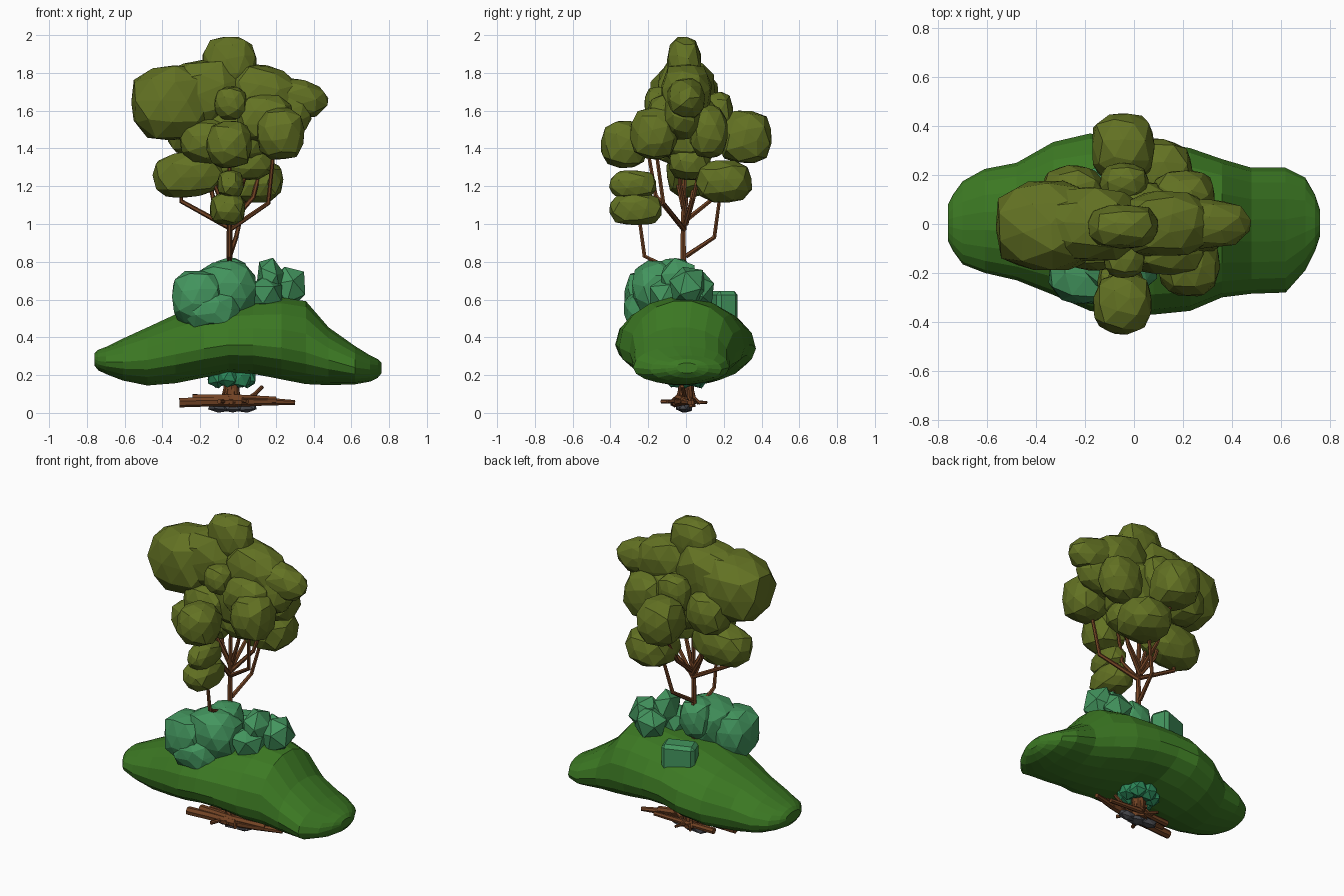
import bpy, bmesh, math, random
from mathutils import Vector, Euler, Matrix
random.seed(4)


def material(name, rgb):
    lin = [((c / 255 + 0.055) / 1.055) ** 2.4 for c in rgb]
    m = bpy.data.materials.new(name)
    m.diffuse_color = (*lin, 1)
    return m


OLIVE = material("olive leaves", (99, 114, 35))
GRASS = material("grass green", (60, 121, 35))
TEAL = material("teal bush", (67, 149, 94))
EMERALD = material("emerald bush", (44, 136, 90))
BROWN = material("brown wood", (114, 67, 36))
GREY = material("grey stone", (74, 75, 80))


def finish(name, bm, mat):
    bmesh.ops.recalc_face_normals(bm, faces=bm.faces)
    me = bpy.data.meshes.new(name)
    bm.to_mesh(me)
    bm.free()
    me.materials.append(mat)
    ob = bpy.data.objects.new(name, me)
    bpy.context.collection.objects.link(ob)
    return ob


def blob(name, c, r, mat, p=2.9, sub=2, jitter=0.02, rot=(0, 0, 0)):
    """Faceted, slightly boxy ball."""
    bm = bmesh.new()
    bmesh.ops.create_icosphere(bm, subdivisions=sub, radius=1)
    turn = Euler([random.uniform(-.3, .3) for _ in range(3)]).to_matrix()
    tilt = Euler([math.radians(a) for a in rot]).to_matrix()
    for v in bm.verts:
        d = turn @ v.co
        n = sum(abs(a) ** p for a in d) ** (1 / p)
        d = d / n * random.uniform(1 - 2 * jitter, 1 + jitter)
        v.co = Vector(c) + tilt @ Vector((d.x * r[0], d.y * r[1], d.z * r[2]))
    return finish(name, bm, mat)


def loft(name, rings, mat):
    """Skin rings of points and cap both ends."""
    bm = bmesh.new()
    vs = [[bm.verts.new(q) for q in ring] for ring in rings]
    n = len(vs[0])
    for a, b in zip(vs, vs[1:]):
        for i in range(n):
            j = (i + 1) % n
            bm.faces.new((a[i], a[j], b[j], b[i]))
    bm.faces.new(vs[0])
    bm.faces.new(vs[-1])
    return finish(name, bm, mat)


def limb(name, pts, r0, r1, sides=6, mat=BROWN):
    """Tapered tube along a bent path."""
    pts = [Vector(q) for q in pts]
    rings = []
    for k, q in enumerate(pts):
        d = pts[min(k + 1, len(pts) - 1)] - pts[max(k - 1, 0)]
        rot = Vector((0, 0, 1)).rotation_difference(d.normalized()).to_matrix()
        r = r0 + (r1 - r0) * k / (len(pts) - 1)
        rings.append([q + rot @ Vector((r * math.cos(a), r * math.sin(a), 0))
                      for a in (i * math.tau / sides for i in range(sides))])
    return loft(name, rings, mat)


# grassy mound: x, y min, y max, z bottom, z rim, z top
sections = [
    (-.76, -.07, .08, .25, .285, .315), (-.74, -.11, .12, .225, .275, .335),
    (-.70, -.165, .175, .205, .27, .35),
    (-.61, -.2, .225, .17, .27, .395), (-.48, -.23, .25, .143, .28, .455),
    (-.33, -.29, .335, .155, .31, .525), (-.18, -.355, .37, .185, .34, .57),
    (-.05, -.375, .35, .21, .36, .59),
    (.08, -.37, .335, .205, .36, .6), (.23, -.355, .31, .175, .345, .615),
    (.36, -.3, .265, .15, .32, .595), (.48, -.285, .23, .145, .28, .455),
    (.62, -.28, .23, .15, .24, .355), (.70, -.19, .19, .165, .23, .305),
    (.74, -.11, .12, .185, .235, .285), (.76, -.05, .06, .21, .24, .265)]
rings = []
for x, y0, y1, zb, zm, zt in sections:
    ring = []
    for i in range(18):
        a = i * math.tau / 18
        s = math.sin(a)
        z = zm + (zt - zm if s > 0 else zm - zb) * math.copysign(abs(s) ** .95, s)
        ring.append((x, (y0 + y1) / 2 + (y1 - y0) / 2 * math.cos(a), z))
    rings.append(ring)
loft("grass_mound", rings, GRASS)

# foliage: centre, radii, tilt about y
foliage = [
    ((-.045, -.01, 1.85), (.145, .09, .145), 0),   # crown
    ((-.35, -.01, 1.64), (.22, .185, .2), -10),     # big left
    ((-.2, 0, 1.68), (.24, .155, .19), -12),
    ((.24, 0, 1.67), (.235, .1, .105), 6),          # right arm
    ((.13, 0, 1.69), (.19, .135, .15), 18),
    ((.235, -.02, 1.57), (.15, .1, .12), -15),
    ((.225, -.17, 1.48), (.125, .125, .14), 0),     # front right
    ((.14, -.1, 1.56), (.15, .11, .13), 0),
    ((-.045, -.325, 1.42), (.12, .125, .125), 0),   # front
    ((-.04, -.28, 1.21), (.07, .125, .075), 0),     # low front pair
    ((-.055, -.265, 1.08), (.095, .14, .088), 0),
    ((-.045, .31, 1.46), (.13, .145, .14), 0),      # back
    ((-.26, .01, 1.265), (.19, .115, .125), -8),    # low left
    ((.09, .2, 1.225), (.15, .15, .115), 0),        # low right back
    ((-.04, -.13, 1.64), (.085, .09, .09), 0),      # front middle
    ((0, .02, 1.5), (.2, .16, .2), 0),              # core
    ((.04, .02, 1.33), (.15, .11, .1), 0),
    ((-.25, .12, 1.5), (.13, .12, .13), 0),
    ((.2, .12, 1.49), (.13, .1, .14), 0),
    ((-.16, -.06, 1.44), (.15, .13, .12), 0),
    ((-.04, .17, 1.58), (.1, .08, .12), 0)]
for i, (c, r, t) in enumerate(foliage):
    blob(f"foliage_{i + 1}", c, r, OLIVE, rot=(0, t, 0))

# chunky bushes on the mound
bushes = [
    ((-.21, -.19, .61), (.14, .135, .15)), ((-.06, -.15, .66), (.16, .14, .145)),
    ((-.14, -.21, .545), (.15, .12, .105)), ((-.04, -.06, .7), (.1, .1, .12)),
    ((.17, -.04, .71), (.075, .1, .115)), ((.27, .01, .67), (.095, .1, .11)),
    ((.14, -.1, .63), (.1, .1, .09)), ((.2, .07, .65), (.1, .08, .1))]
for i, (c, r) in enumerate(bushes):
    blob(f"bush_{i + 1}", c, r, TEAL, p=3, sub=1 if i > 3 else 2, jitter=.03)

# square bush at the back
bm = bmesh.new()
bmesh.ops.create_cube(bm, size=1, matrix=Matrix.Translation((-.09, .19, .535))
                      @ Euler((0, 0, .35)).to_matrix().to_4x4()
                      @ Matrix.Diagonal((.2, .12, .22, 1)))
bmesh.ops.bevel(bm, geom=bm.edges[:], offset=.02, segments=1, affect='EDGES')
finish("square_bush", bm, TEAL)

# small bush ring under the mound
for i in range(7):
    a = i * math.tau / 7
    blob(f"under_bush_{i + 1}", (-.035 + .08 * math.cos(a), .07 * math.sin(a), .19),
         (.055, .05, .06), EMERALD, sub=1, jitter=.05)

# upper trunk and branches
X = -.045
limb("trunk", [(X, -.02, .5), (X, -.015, .85), (X, -.015, 1.02), (X, 0, 1.5)], .019, .011)
branches = [
    [(X, -.01, .97), (.16, -.12, 1.11), (.19, -.16, 1.4)],
    [(X, -.01, .98), (-.3, 0, 1.12), (-.3, 0, 1.25)],
    [(X, 0, .83), (-.01, .15, .93), (.04, .18, 1.15)],
    [(X, -.02, .98), (X, -.16, 1.15), (X, -.2, 1.38)],
    [(X, 0, 1.02), (X, .15, 1.14), (X, .29, 1.36)],
    [(X, 0, 1.0), (.08, .04, 1.14), (.15, .1, 1.42)],
    [(X, 0, 1.0), (-.13, .03, 1.13), (-.2, .08, 1.45)],
    [(X, 0, 1.02), (-.12, -.04, 1.2), (-.25, -.03, 1.5)],
    [(X, 0, 1.04), (.02, -.03, 1.2), (.12, -.05, 1.55)],
    [(X, -.1, .77), (X, -.22, .83), (X, -.25, 1.05)]]
for i, pts in enumerate(branches):
    limb(f"branch_{i + 1}", pts, .014, .01)

# lower stump with root flares
limb("stump", [(-.035, 0, .03), (-.035, 0, .12), (-.035, 0, .3)], .05, .035, 8)
for i in range(7):
    a = i * math.tau / 7 + .4
    x, y = math.cos(a), math.sin(a)
    limb(f"root_{i + 1}", [(-.035 + .03 * x, .03 * y, .13),
                           (-.035 + .045 * x, .045 * y, .08),
                           (-.035 + .09 * x, .08 * y, .05)], .012, .008, 5)

# fallen logs and twigs around the stump
logs = [
    ([(-.31, -.06, .055), (-.15, -.055, .06), (.02, -.05, .06)], .026, .026),
    ([(-.24, -.03, .075), (0, -.04, .075), (.2, -.01, .065)], .026, .022),
    ([(-.05, -.05, .06), (.15, -.02, .06), (.3, .02, .055)], .03, .013),
    ([(-.22, .03, .055), (0, .04, .06), (.2, .03, .055)], .02, .014),
    ([(.03, 0, .06), (.09, -.01, .1), (.13, -.02, .14)], .013, .01),
    ([(-.1, -.13, .06), (-.05, 0, .06), (0, .11, .055)], .012, .008),
    ([(.05, -.1, .06), (-.02, 0, .065), (-.1, .1, .055)], .011, .008)]
for i, (pts, r0, r1) in enumerate(logs):
    limb(f"log_{i + 1}", pts, r0, r1, 7)

# flat stones under the logs
for i, (x, y, rx, ry) in enumerate([(-.03, -.01, .055, .045), (-.1, 0, .06, .035),
                                    (.04, -.01, .06, .03)]):
    blob(f"stone_{i + 1}", (x, y, .03), (rx, ry, .029), GREY, p=3, sub=1, jitter=.01)
